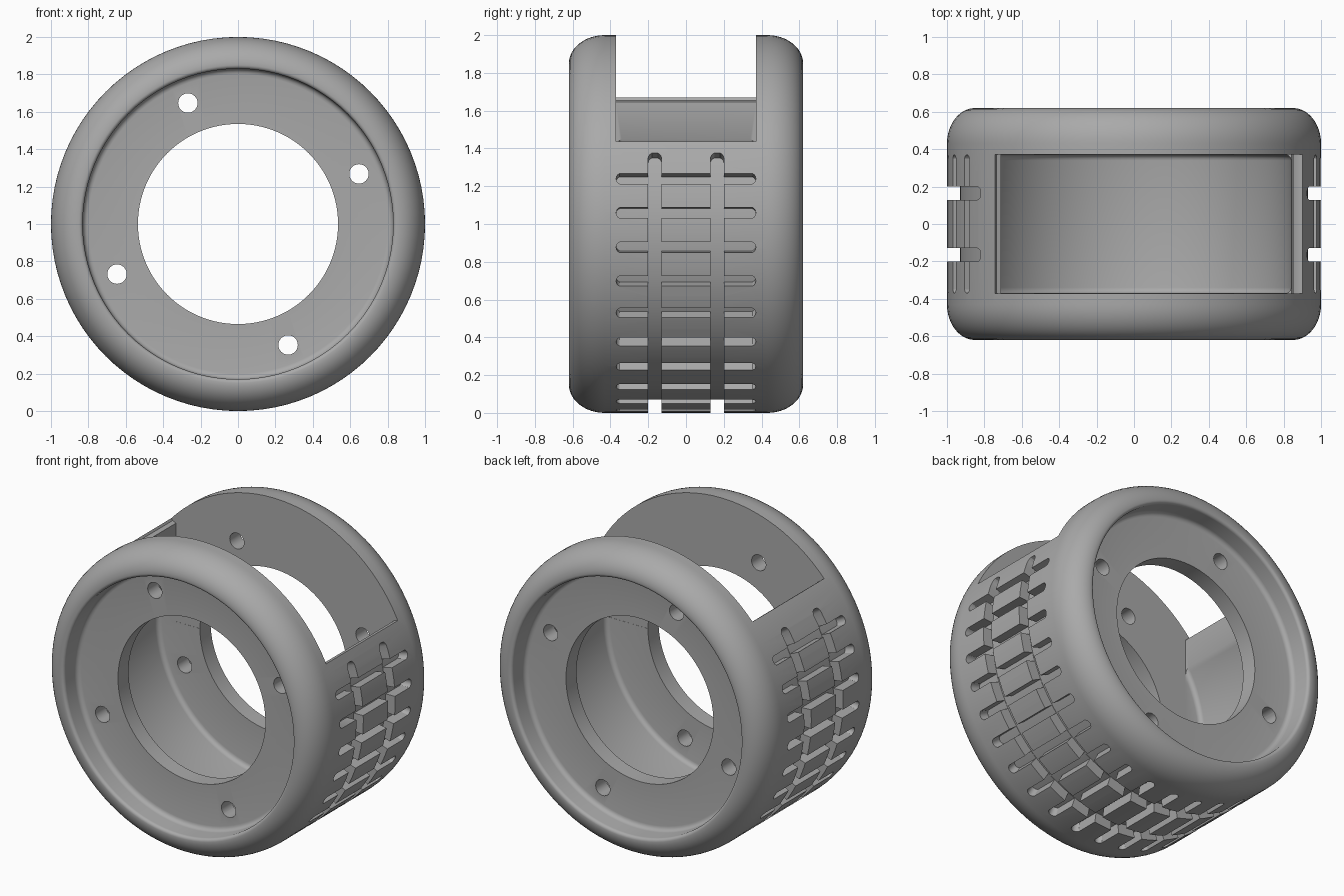
import bpy, bmesh, math
from mathutils import Vector
from math import sin, cos, pi, radians, sqrt

if "Cube" in bpy.data.objects:
    bpy.data.objects.remove(bpy.data.objects["Cube"])

grey = bpy.data.materials.new("plain grey")
grey.use_nodes = True
grey.diffuse_color = (0.4, 0.4, 0.4, 1)
grey.node_tree.nodes["Principled BSDF"].inputs["Base Color"].default_value = (0.4, 0.4, 0.4, 1)


def make_object(name, bm):
    """Turn a mesh built around the wheel axis into an object standing on z = 0."""
    bmesh.ops.translate(bm, verts=bm.verts, vec=(0, 0, 1))
    bmesh.ops.recalc_face_normals(bm, faces=bm.faces)
    mesh = bpy.data.meshes.new(name)
    bm.to_mesh(mesh)
    bm.free()
    mesh.materials.append(grey)
    obj = bpy.data.objects.new(name, mesh)
    bpy.context.collection.objects.link(obj)
    return obj


def polar(r, a, y):
    return Vector((r * cos(a), y, r * sin(a)))


def arc(cr, cy, rr, ry, start, end, n):
    """Points of an elliptical arc in (radius, y)."""
    return [(cr + rr * cos(t), cy + ry * sin(t))
            for t in (radians(start + (end - start) * i / n) for i in range(n + 1))]


def bridge(bm, loops, closed):
    n = len(loops[0])
    pairs = list(zip(loops, loops[1:] + loops[:1])) if closed else list(zip(loops, loops[1:]))
    for a, b in pairs:
        for i in range(n):
            j = (i + 1) % n
            bm.faces.new((a[i], a[j], b[j], b[i]))
    if not closed:
        bm.faces.new(loops[0])
        bm.faces.new(loops[-1])


def add_slot(bm, angle0, angle1, y0, y1, end_radius, floor, round_sides):
    """Curved slot cutter; its rounded ends lie along y or along the angle."""
    r = end_radius
    ends = [r * cos(pi * i / 8) for i in range(1, 8)]
    sections = []
    if round_sides:
        mid = (angle0 + angle1) / 2
        for e in ends:
            grow = sqrt(r * r - e * e)
            sections.append((mid - e, y0 + r - grow, y1 - r + grow))
    else:
        steps = int((angle1 - angle0) / radians(3))
        mid = (y0 + y1) / 2
        caps = [(r - e, sqrt(r * r - e * e)) for e in ends[:4]]
        sections += [(angle0 + d, mid - h, mid + h) for d, h in caps]
        a, b = angle0 + 2 * r, angle1 - 2 * r
        sections += [(a + (b - a) * i / steps, y0, y1) for i in range(steps + 1)]
        sections += [(angle1 - d, mid - h, mid + h) for d, h in reversed(caps)]
    loops = [[bm.verts.new(polar(q, a, y)) for q, y in
              ((floor, lo), (floor, hi), (1.1, hi), (1.1, lo))] for a, lo, hi in sections]
    bridge(bm, loops, False)


# Wheel body: half profile mirrored across the middle and revolved
half = [(0.84, 0.0)]
half += arc(0.81, 0.34, 0.03, 0.03, 0, 90, 4)
half += [(0.535, 0.37), (0.535, 0.48)]
half += arc(0.80, 0.51, 0.03, 0.03, -90, 0, 4)
half += arc(0.85, 0.60, 0.02, 0.02, 180, 90, 4)
half += arc(0.85, 0.43, 0.15, 0.19, 90, 0, 12)[1:]
profile = half + [(r, -y) for r, y in reversed(half[1:])]
bm = bmesh.new()
SEGMENTS = 96
rings = [[bm.verts.new(polar(r, 2 * pi * k / SEGMENTS, y)) for r, y in profile]
         for k in range(SEGMENTS)]
bridge(bm, rings, True)
body = make_object("wheel_body", bm)

cutters = []

# Window through the upper shell, between the two side discs
bm = bmesh.new()
outline = [(-0.745, 1.2), (-0.745, 0.675), (-0.735, 0.655), (-0.71, 0.645), (-0.71, 0),
           (0.843, 0), (0.85, 0.405), (0.875, 0.43), (0.9, 0.436), (0.9, 1.2)]
bridge(bm, [[bm.verts.new((x, y, z)) for x, z in outline] for y in (-0.371, 0.371)], False)
cutters.append(make_object("window_cutter", bm))

# Bolt holes through both discs
bm = bmesh.new()
for k in range(4):
    a = radians(22.5 + 90 * k)
    centre = polar(0.7, a, 0)
    loops = [[bm.verts.new(centre + polar(0.052, 2 * pi * i / 24, y)) for i in range(24)]
             for y in (-0.55, 0.55)]
    bridge(bm, loops, False)
cutters.append(make_object("bolt_hole_cutter", bm))

# Tread: cross slots
bm = bmesh.new()
for k in range(22):
    a = radians(13.9 - 10.5 * k)
    add_slot(bm, a - 0.03, a + 0.03, -0.37, 0.37, 0.031, 0.932, True)
cutters.append(make_object("cross_slot_cutter", bm))

# Tread: two long grooves around the wheel
bm = bmesh.new()
for y in (-0.165, 0.165):
    add_slot(bm, radians(-215), radians(22.3), y - 0.036, y + 0.036, 0.036, 0.93, False)
cutters.append(make_object("groove_cutter", bm))

# Cut everything out of the body
bpy.ops.object.select_all(action='DESELECT')
bpy.context.view_layer.objects.active = body
body.select_set(True)
for cutter in cutters:
    cutter.hide_render = True
    mod = body.modifiers.new(cutter.name, 'BOOLEAN')
    mod.operation = 'DIFFERENCE'
    mod.solver = 'EXACT'
    mod.object = cutter
    bpy.ops.object.modifier_apply(modifier=mod.name)
for cutter in cutters:
    bpy.data.objects.remove(cutter)

bpy.ops.object.shade_smooth_by_angle(angle=radians(32))
